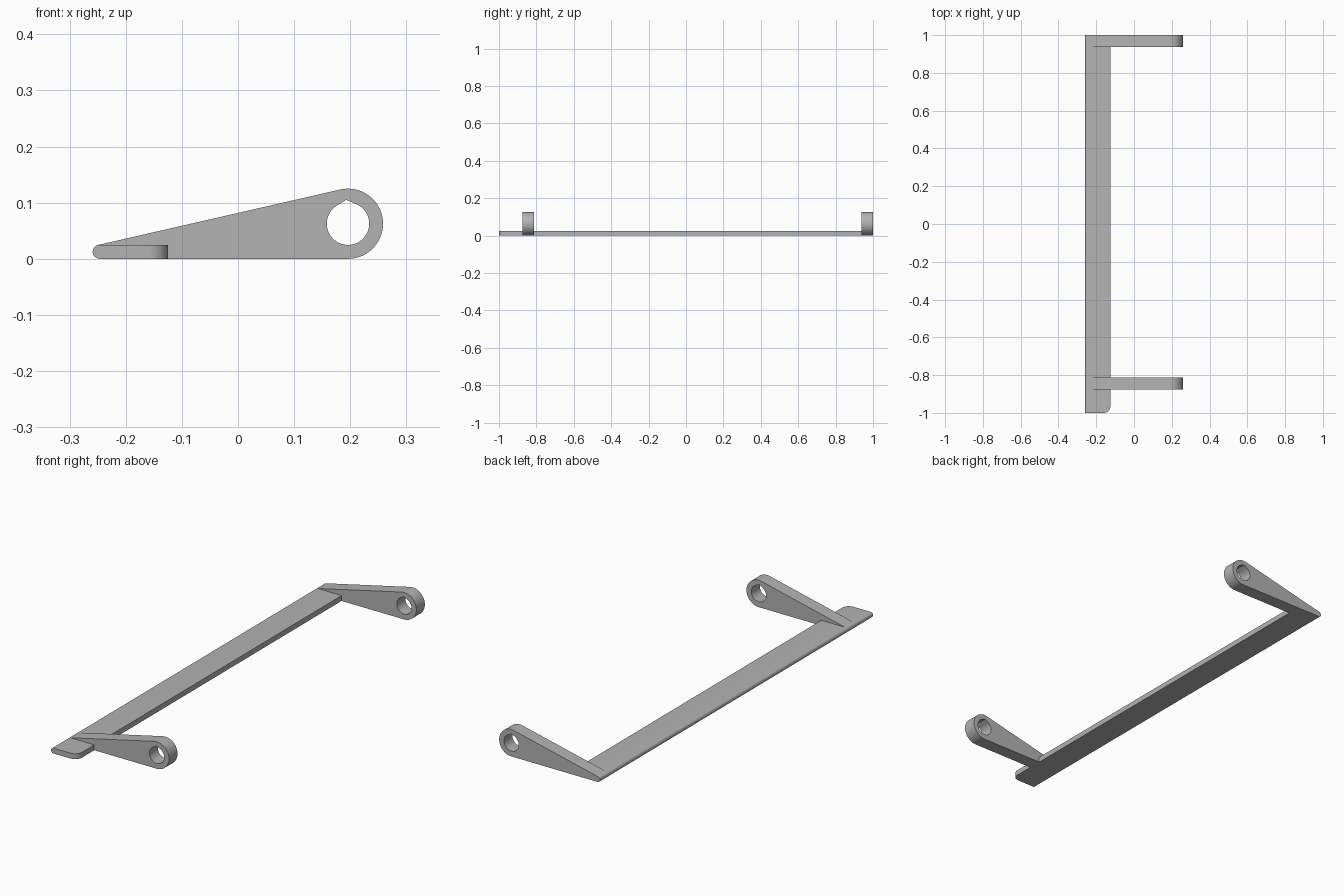
import bpy, bmesh
from math import sin, cos, radians, atan2, acos, degrees, hypot

cube = bpy.data.objects.get("Cube")
if cube:
    bpy.data.objects.remove(cube)

grey = bpy.data.materials.new("plain grey")
grey.use_nodes = True
grey.diffuse_color = (0.45, 0.45, 0.45, 1)
grey.node_tree.nodes["Principled BSDF"].inputs["Base Color"].default_value = grey.diffuse_color

TIP, TIP_R = (-0.2465, 0.0125), 0.0125      # rounded thin edge
EYE, EYE_R, HOLE_R = (0.196, 0.0625), 0.0625, 0.0378


def arc(centre, radius, start, end, steps):
    angles = [radians(start + (end - start) * i / steps) for i in range(steps + 1)]
    return [(centre[0] + radius * cos(a), centre[1] + radius * sin(a)) for a in angles]


def extrude_profile(name, loops, y0, y1, round_corner=0):
    """Fill x-z loops (later ones are holes) and extrude them along y."""
    bm = bmesh.new()
    edges = []
    for loop in loops:
        verts = [bm.verts.new((x, y0, z)) for x, z in loop]
        edges += [bm.edges.new((v, verts[i - 1])) for i, v in enumerate(verts)]
    if len(loops) == 1:
        bm.faces.new(verts)
    else:
        bmesh.ops.triangle_fill(bm, edges=edges, use_beauty=True)
    result = bmesh.ops.extrude_face_region(bm, geom=bm.faces[:])
    moved = [g for g in result["geom"] if isinstance(g, bmesh.types.BMVert)]
    bmesh.ops.translate(bm, verts=moved, vec=(0, y1 - y0, 0))
    bmesh.ops.recalc_face_normals(bm, faces=bm.faces[:])
    if round_corner:
        # Round the upright front corner on the inner side
        x_max = max(v.co.x for v in bm.verts)
        corner = [e for e in bm.edges
                  if all(v.co.x > x_max - 1e-5 and v.co.y < y0 + 1e-5 for v in e.verts)]
        bmesh.ops.bevel(bm, geom=corner, offset=round_corner, segments=10,
                        profile=0.5, affect='EDGES')
    mesh = bpy.data.meshes.new(name)
    bm.to_mesh(mesh)
    bm.free()
    mesh.materials.append(grey)
    obj = bpy.data.objects.new(name, mesh)
    bpy.context.collection.objects.link(obj)
    bpy.ops.object.select_all(action='DESELECT')
    obj.select_set(True)
    bpy.context.view_layer.objects.active = obj
    bpy.ops.object.shade_smooth_by_angle(angle=radians(25))
    return obj


# Long flat bar with one rounded long edge
bar = arc(TIP, TIP_R, 90, 270, 16) + [(-0.125, 0), (-0.125, 0.025)]
extrude_profile("long_bar", [bar], -1, 1, round_corner=0.034)

# Tapered arm: two circles joined by their common tangents
slope = degrees(atan2(EYE[1] - TIP[1], EYE[0] - TIP[0]))
top = 90 + 2 * slope
outline = arc(EYE, EYE_R, -90, top, 40) + arc(TIP, TIP_R, top, 270, 16)

# Teardrop hole, drawn to a slight point at the top
dx, dz = -0.003, 0.0425
lean = degrees(atan2(dz, dx))
spread = degrees(acos(HOLE_R / hypot(dx, dz)))
hole = arc(EYE, HOLE_R, lean + spread, lean + 360 - spread, 44)
hole.append((EYE[0] + dx, EYE[1] + dz))

for name, y in (("front_arm", -0.875), ("back_arm", 0.9375)):
    extrude_profile(name, [outline, hole], y, y + 0.0625)
